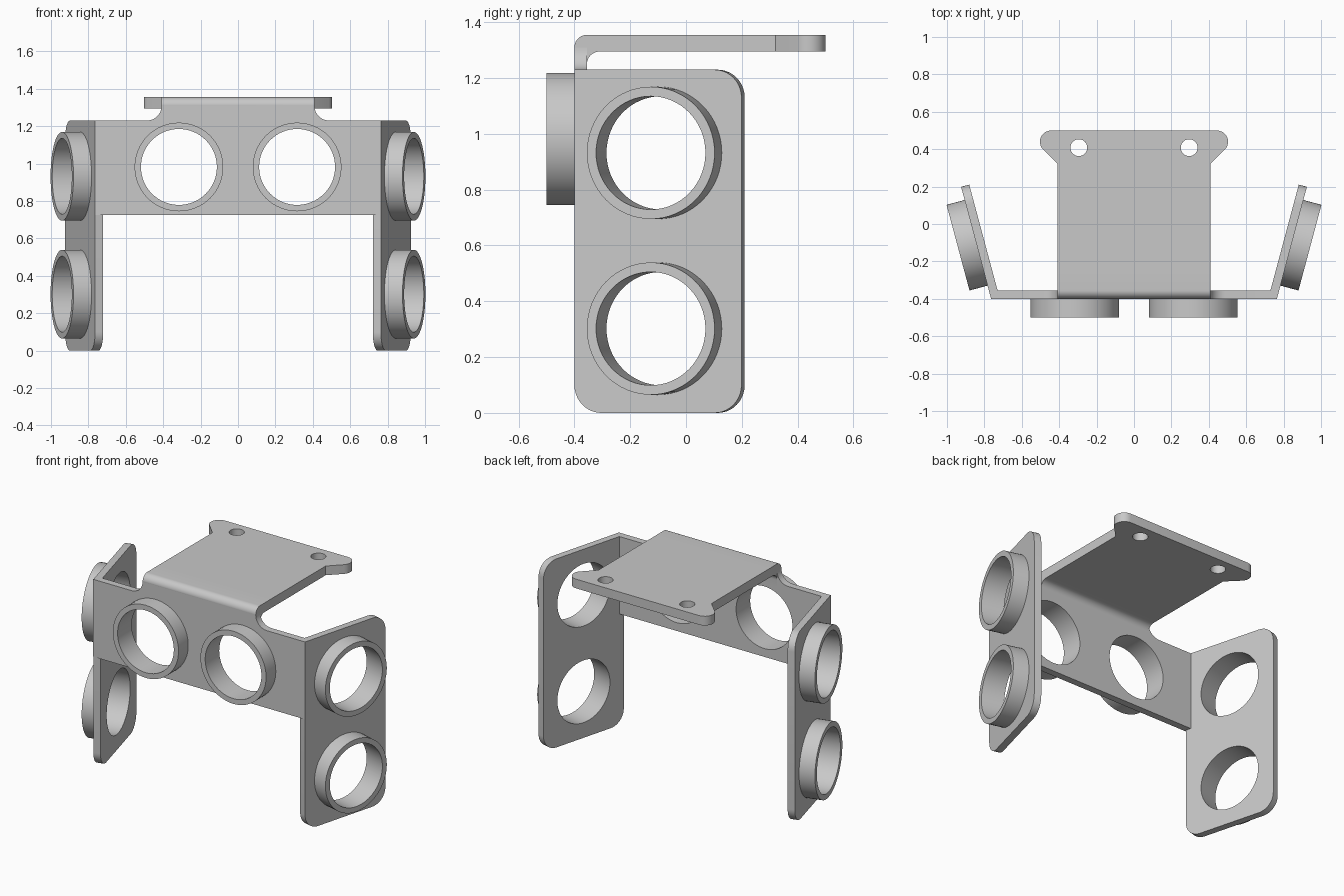
import bpy, bmesh, math
from mathutils import Matrix, Vector

if "Cube" in bpy.data.objects:
    bpy.data.objects.remove(bpy.data.objects["Cube"])

metal = bpy.data.materials.new("grey metal")
metal.diffuse_color = (0.58, 0.58, 0.58, 1)
metal.use_nodes = True
metal.node_tree.nodes["Principled BSDF"].inputs["Base Color"].default_value = metal.diffuse_color

T = 0.045                 # sheet thickness
HOLE, RIM = 0.203, 0.237  # socket radii
TILT = math.radians(15)


def frame(origin, u, v):
    """Local x, y, z -> u, v, u cross v at the origin."""
    u, v, o = Vector(u), Vector(v), Vector(origin)
    n = u.cross(v)
    return Matrix(((u.x, v.x, n.x, o.x), (u.y, v.y, n.y, o.y),
                   (u.z, v.z, n.z, o.z), (0, 0, 0, 1)))


def fillet(corners, steps=10):
    """Round each (x, y, r) corner, inward or outward."""
    pts = []
    for i, (x, y, r) in enumerate(corners):
        p = Vector((x, y))
        if r == 0:
            pts.append(p)
            continue
        a = (Vector(corners[i - 1][:2]) - p).normalized()
        b = (Vector(corners[(i + 1) % len(corners)][:2]) - p).normalized()
        half = a.angle(b) / 2
        c = p + (a + b).normalized() * (r / math.sin(half))
        s = p + a * (r / math.tan(half)) - c
        e = p + b * (r / math.tan(half)) - c
        sweep = math.atan2(s.x * e.y - s.y * e.x, s.dot(e))
        for k in range(steps + 1):
            t = sweep * k / steps
            pts.append(c + Vector((s.x * math.cos(t) - s.y * math.sin(t),
                                   s.x * math.sin(t) + s.y * math.cos(t))))
    return pts


def add_object(name, bm, matrix):
    bmesh.ops.recalc_face_normals(bm, faces=bm.faces)
    bm.transform(matrix)
    me = bpy.data.meshes.new(name)
    bm.to_mesh(me)
    bm.free()
    me.materials.append(metal)
    ob = bpy.data.objects.new(name, me)
    bpy.context.collection.objects.link(ob)
    return ob


def prism(name, pts, z0, z1, matrix):
    bm = bmesh.new()
    face = bm.faces.new([bm.verts.new((p[0], p[1], z0)) for p in pts])
    ext = bmesh.ops.extrude_face_region(bm, geom=[face])
    verts = [g for g in ext["geom"] if isinstance(g, bmesh.types.BMVert)]
    bmesh.ops.translate(bm, vec=(0, 0, z1 - z0), verts=verts)
    return add_object(name, bm, matrix)


def circle(x, y, r, n=64):
    return [(x + r * math.cos(2 * math.pi * k / n),
             y + r * math.sin(2 * math.pi * k / n)) for k in range(n)]


def combine(ob, other, operation):
    mod = ob.modifiers.new("cut", "BOOLEAN")
    mod.operation, mod.object, mod.solver = operation, other, "EXACT"
    bpy.context.view_layer.objects.active = ob
    bpy.ops.object.modifier_apply(modifier=mod.name)
    bpy.data.objects.remove(other)


def drill(ob, x, y, r, matrix):
    combine(ob, prism("cutter", circle(x, y, r), -0.2, 0.2, matrix), "DIFFERENCE")


def socket(name, x, y, matrix, height=0.1, n=64):
    """Open tube standing on a plate."""
    bm = bmesh.new()
    rings = [[bm.verts.new((p[0], p[1], z)) for p in circle(x, y, r, n)]
             for r, z in ((HOLE, 0), (HOLE, height), (RIM, height), (RIM, 0))]
    for a, b in zip(rings, rings[1:] + rings[:1]):
        for k in range(n):
            m = (k + 1) % n
            bm.faces.new((a[k], a[m], b[m], b[k]))
    return add_object(name, bm, matrix)


def mirror(ob):
    ob.modifiers.new("mirror", "MIRROR").use_mirror_merge = False


def both(half):
    """Close a right-hand outline with its left-hand mirror."""
    return half + [(-x, y, r) for x, y, r in reversed(half)]


front = frame((0, -0.4, 0), (1, 0, 0), (0, 0, 1))
side = frame((0.764, -0.4, 0), (math.sin(TILT), math.cos(TILT), 0), (0, 0, 1))
flat = frame((0, 0, 1.295), (1, 0, 0), (0, 1, 0))
across = frame((0, 0, 0), (0, 1, 0), (0, 0, 1))

# front plate with a filleted neck, bend and top mounting plate
bracket = prism("front_and_top_bracket", fillet(both(
    [(0.765, 0.725, 0), (0.765, 1.23, 0), (0.408, 1.23, 0.08), (0.408, 1.31, 0)])),
    -T, 0, front)
bend = prism("bend", fillet(
    [(-0.4, 1.2, 0), (-0.4, 1.355, 0.045), (-0.25, 1.355, 0), (-0.25, 1.295, 0),
     (-0.4 + T, 1.295, 0.045), (-0.4 + T, 1.2, 0)]), -0.408, 0.408, across)
top = prism("top", fillet(both(
    [(0.408, -0.27, 0), (0.408, 0.32, 0), (0.588, 0.5, 0.06)])), 0, 0.06, flat)
combine(bracket, bend, "UNION")
combine(bracket, top, "UNION")
for sx in (-1, 1):
    drill(bracket, sx * 0.316, 0.982, HOLE, front)
    drill(bracket, sx * 0.295, 0.408, 0.045, flat)

# splayed side plates
leg = prism("side_plates", fillet(
    [(0, 0, 0.1), (0.62, 0, 0.1), (0.62, 1.23, 0.1), (0, 1.23, 0)]), -T, 0, side)
for z in (0.302, 0.932):
    drill(leg, 0.31, z, HOLE, side)
mirror(leg)

# sockets around the holes
mirror(socket("front_sockets", 0.316, 0.982, front))
mirror(socket("lower_side_sockets", 0.31, 0.302, side))
mirror(socket("upper_side_sockets", 0.31, 0.932, side))

# smooth curved walls, keep sharp edges
for ob in bpy.context.collection.objects:
    ob.select_set(True)
bpy.context.view_layer.objects.active = bracket
bpy.ops.object.shade_smooth_by_angle(angle=math.radians(30))
